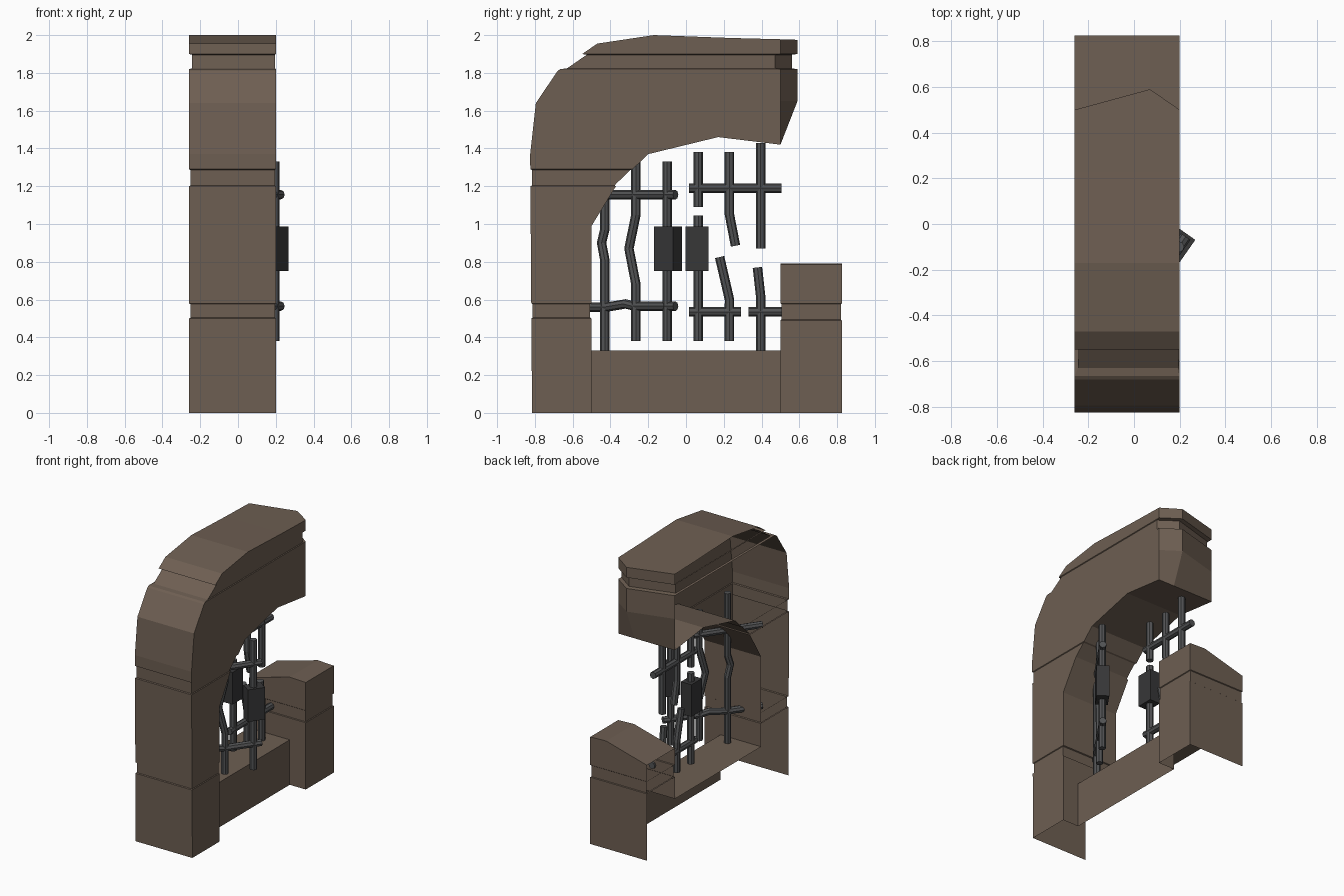
import bpy, bmesh, math
from mathutils import Vector

if "Cube" in bpy.data.objects:
    bpy.data.objects.remove(bpy.data.objects["Cube"])


def material(name, rgb):
    m = bpy.data.materials.new(name)
    m.diffuse_color = (*rgb, 1)
    m.use_nodes = True
    m.node_tree.nodes["Principled BSDF"].inputs["Base Color"].default_value = m.diffuse_color
    return m


STONE = material("brown stone", (0.155, 0.114, 0.085))
IRON = material("grey iron", (0.085, 0.087, 0.09))
DARK = material("dark iron", (0.038, 0.038, 0.039))
XB, XM, XF = -0.26, 0.07, 0.20      # wall side, break ridge, front of stone


def add_object(name, bm, mat):
    me = bpy.data.meshes.new(name)
    bm.to_mesh(me)
    bm.free()
    me.materials.append(mat)
    ob = bpy.data.objects.new(name, me)
    bpy.context.collection.objects.link(ob)
    return ob


def groove(bm, z0, z1, dy, dx_back, dx_front):
    """Cut a shallow horizontal channel around the stone."""
    e = 0.004
    for z in (z0, z0 + e, z1 - e, z1):
        bmesh.ops.bisect_plane(bm, geom=bm.verts[:] + bm.edges[:] + bm.faces[:],
                               plane_co=(0, 0, z), plane_no=(0, 0, 1), dist=1e-5)
    bm.normal_update()
    moves = []
    for v in bm.verts:
        if z0 + e / 2 < v.co.z < z1 - e / 2:
            n, d = v.normal, Vector()
            if n.x > 0.3:
                d.x = -dx_front
            elif n.x < -0.3:
                d.x = dx_back
            if abs(n.y) > 0.2:
                d.y = -math.copysign(dy, n.y)
            moves.append((v, d))
    for v, d in moves:
        v.co += d


def stone(name, sections, grooves):
    """Loft matching (y, z) profiles across x, cut grooves, open wall side and base."""
    bm = bmesh.new()
    rings = [[bm.verts.new((x, y, z)) for y, z in prof]
             for x, prof in zip((XB, XM, XF), sections)]
    n = len(rings[0])
    for a, b in zip(rings, rings[1:]):
        for i in range(n):
            j = (i + 1) % n
            bm.faces.new((a[i], a[j], b[j], b[i]))
    bm.faces.new(rings[0])
    bm.faces.new(rings[-1])
    bmesh.ops.recalc_face_normals(bm, faces=bm.faces[:])
    for g in grooves:
        groove(bm, *g)
    bm.normal_update()
    gone = []
    for f in bm.faces:
        c = f.calc_center_median()
        back = f.normal.x < -0.95 and c.x < XB + 0.05
        base = c.z < 0.001
        behind_sill = abs(abs(c.y) - 0.5) < 0.001 and c.z < 0.33 and c.x < XM
        if back or base or behind_sill:
            gone.append(f)
    bmesh.ops.delete(bm, geom=gone, context='FACES')
    return add_object(name, bm, STONE)


# Broken arch with its tall pillar
outer = [(-0.815, 0), (-0.825, 1.37), (-0.795, 1.64), (-0.68, 1.81),
         (-0.47, 1.955), (-0.17, 2.0), (0.23, 1.985)]
inner = [(0.5, 1.42), (0.17, 1.46), (-0.2, 1.37), (-0.365, 1.21),
         (-0.5, 0.99), (-0.5, 0.33), (-0.5, 0)]
flat = outer + [(0.5, 1.978), (0.5, 1.65)] + inner
ridge = outer + [(0.59, 1.975), (0.59, 1.65)] + inner
stone("broken_arch", (flat, ridge, flat),
      [(0.5, 0.58, 0.007, 0.008, 0.005), (1.2, 1.29, 0.008, 0.008, 0.005),
       (1.82, 1.9, 0.03, 0.016, 0.005)])


# Broken short pillar
def stump(h):
    return [(0.5, 0), (0.5, 0.33), (0.5, h), (0.825, h), (0.825, 0)]


stone("broken_pillar", (stump(0.70), stump(0.79), stump(0.785)),
      [(0.49, 0.58, 0.005, 0.008, 0.005)])

# Sill: front and top faces only
bm = bmesh.new()
rows = [[bm.verts.new((x, y, z)) for y in (-0.5, 0.5)]
        for x, z in ((XM, 0), (XM, 0.33), (XB, 0.33))]
for a, b in zip(rows, rows[1:]):
    bm.faces.new((a[0], a[1], b[1], b[0]))
add_object("sill", bm, STONE)


# Gate leaves: the left one swings outwards, the right one is shut
HINGE, SWING = -0.085, 0.7


def left_leaf(y, z):
    return (HINGE + SWING * (y + 0.5), y, z)


def right_leaf(y, z):
    return (HINGE, y, z)


def bars(name, place, paths):
    cu = bpy.data.curves.new(name, 'CURVE')
    cu.dimensions = '3D'
    cu.bevel_depth = 0.025
    cu.bevel_resolution = 2
    cu.use_fill_caps = True
    for path in paths:
        sp = cu.splines.new('POLY')
        sp.use_smooth = False
        sp.points.add(len(path) - 1)
        for p, yz in zip(sp.points, path):
            p.co = (*place(*yz), 1)
    tmp = bpy.data.objects.new(name + "_path", cu)
    bpy.context.collection.objects.link(tmp)
    me = bpy.data.meshes.new_from_object(
        tmp.evaluated_get(bpy.context.evaluated_depsgraph_get()))
    bpy.data.objects.remove(tmp)
    me.materials.clear()
    me.materials.append(IRON)
    ob = bpy.data.objects.new(name, me)
    bpy.context.collection.objects.link(ob)


bars("left_gate_bars", left_leaf, [
    [(-0.1, 0.38), (-0.1, 1.33)],
    [(-0.265, 0.38), (-0.265, 0.68), (-0.302, 0.87), (-0.265, 1.05), (-0.265, 1.33)],
    [(-0.43, 0.33), (-0.43, 0.81), (-0.447, 0.9), (-0.43, 0.97), (-0.43, 1.43)],
    [(-0.63, 0.56), (-0.42, 0.56), (-0.32, 0.577), (-0.27, 0.565), (-0.055, 0.565)],
    [(-0.63, 1.155), (-0.055, 1.155)]])

bars("right_gate_bars", right_leaf, [
    [(0.065, 0.38), (0.065, 1.045)], [(0.065, 1.09), (0.065, 1.38)],
    [(0.23, 1.38), (0.23, 1.05), (0.262, 0.885)],
    [(0.23, 0.38), (0.23, 0.60), (0.178, 0.825)],
    [(0.395, 1.43), (0.395, 0.87)],
    [(0.395, 0.33), (0.395, 0.62), (0.378, 0.77)],
    [(0.015, 1.19), (0.505, 1.19)],
    [(0.015, 0.535), (0.29, 0.535)], [(0.33, 0.535), (0.52, 0.535)]])


# Lock boxes
def lock_box(name, centre, turn):
    bm = bmesh.new()
    bmesh.ops.create_cube(bm, size=1)
    bmesh.ops.scale(bm, verts=bm.verts, vec=(0.085, 0.122, 0.235))
    ob = add_object(name, bm, DARK)
    ob.location = centre
    ob.rotation_euler.z = turn


lock_box("left_lock_box", left_leaf(-0.095, 0.868), -math.atan(SWING))
lock_box("right_lock_box", right_leaf(0.058, 0.868), 0)
